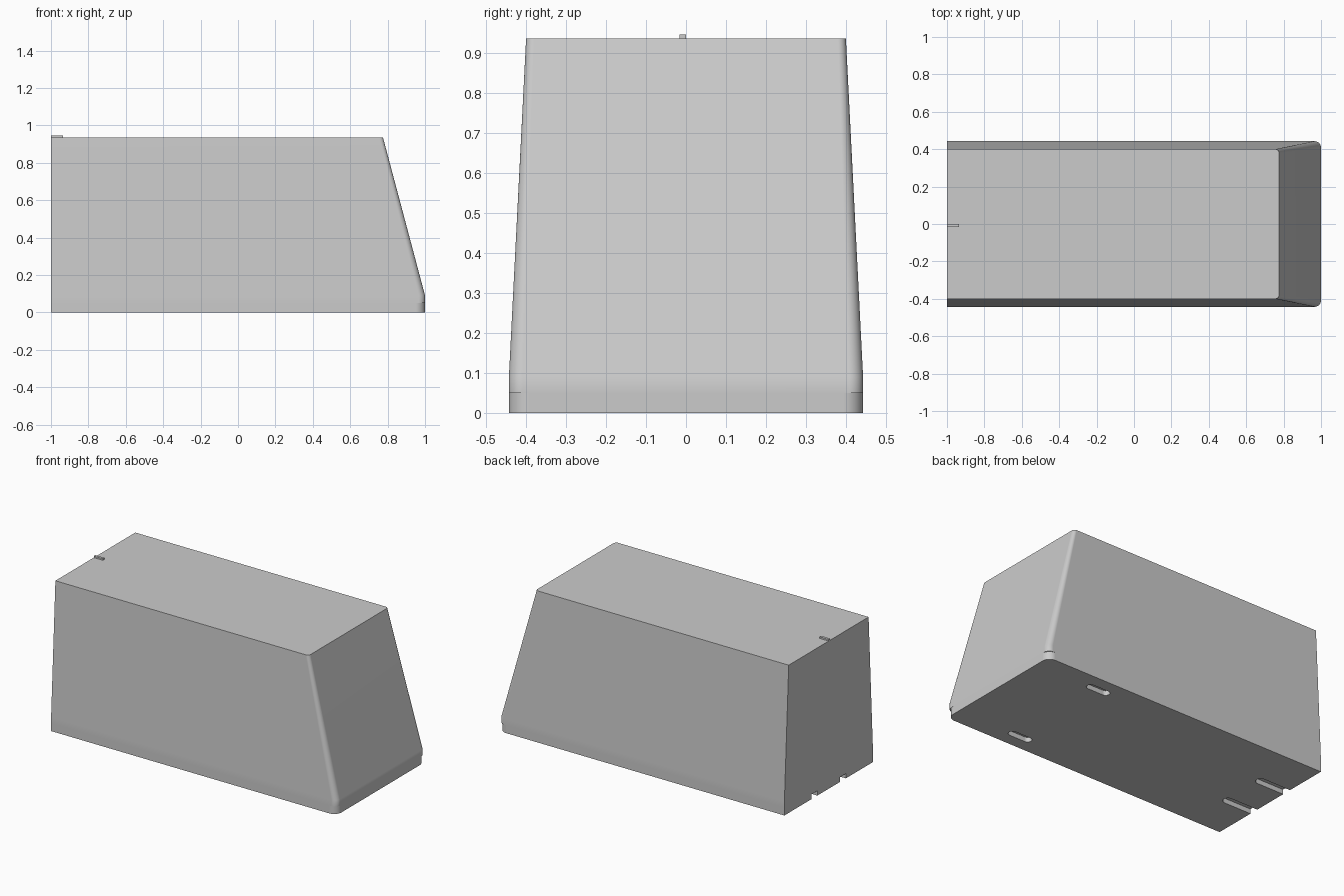
import bpy
import bmesh
from math import sin, cos, pi, radians

if "Cube" in bpy.data.objects:
    bpy.data.objects.remove(bpy.data.objects["Cube"], do_unlink=True)

grey = bpy.data.materials.new("light grey")
grey.use_nodes = True
grey.diffuse_color = (0.6, 0.6, 0.6, 1)
grey.node_tree.nodes["Principled BSDF"].inputs["Base Color"].default_value = (0.6, 0.6, 0.6, 1)


def arc(cx, cy, r, start, end, steps=10):
    """Points along a circular arc, angles in degrees."""
    angles = [radians(start + (end - start) * i / steps) for i in range(steps + 1)]
    return [(cx + r * cos(a), cy + r * sin(a)) for a in angles]


def outline(end_x, half_width, r):
    """Footprint with a square back end and two rounded front corners."""
    cx, cy = end_x - r, half_width - r
    return ([(-1, -half_width)] + arc(cx, -cy, r, -90, 0)
            + arc(cx, cy, r, 0, 90) + [(-1, half_width)])


def slot(x0, x1, y, width):
    """Outline of a slot with round ends."""
    r = width / 2
    return arc(x1 - r, y, r, -90, 90) + arc(x0 + r, y, r, 90, 270)


def loft(name, sections):
    """Solid through a stack of (height, outline) sections."""
    bm = bmesh.new()
    rings = [[bm.verts.new((x, y, z)) for x, y in pts] for z, pts in sections]
    n = len(rings[0])
    for low, high in zip(rings, rings[1:]):
        for i in range(n):
            j = (i + 1) % n
            bm.faces.new((low[i], low[j], high[j], high[i]))
    bm.faces.new(rings[0][::-1])
    bm.faces.new(rings[-1])
    bmesh.ops.recalc_face_normals(bm, faces=bm.faces)
    mesh = bpy.data.meshes.new(name)
    bm.to_mesh(mesh)
    bm.free()
    mesh.materials.append(grey)
    obj = bpy.data.objects.new(name, mesh)
    bpy.context.collection.objects.link(obj)
    return obj


def activate(obj):
    bpy.ops.object.select_all(action='DESELECT')
    obj.select_set(True)
    bpy.context.view_layer.objects.active = obj


# Tapered body with sloping front end
body = loft("body", [
    (0.05, outline(1.0, 0.443, 0.035)),
    (0.09, outline(1.0, 0.443, 0.035)),
    (0.936, outline(0.775, 0.4, 0.02)),
])

# Base plinth with rounder corners
base = loft("base", [(z, outline(1.0, 0.443, 0.05)) for z in (0, 0.05)])

# Underside slots: two closed, two running out through the back end
for side in (-1, 1):
    for x0, x1, y, width in ((0.47, 0.63, 0.342, 0.05), (-1.2, -0.78, 0.143, 0.06)):
        pts = slot(x0, x1, side * y, width)
        cutter = loft("slot_cutter", [(-0.05, pts), (0.03, pts)])
        cutter.hide_render = True
        cut = base.modifiers.new("slot", 'BOOLEAN')
        cut.operation = 'DIFFERENCE'
        cut.solver = 'EXACT'
        cut.object = cutter
        activate(base)
        bpy.ops.object.modifier_apply(modifier=cut.name)
        bpy.data.objects.remove(cutter, do_unlink=True)

# Smooth corners, sharp edges
for part in (body, base):
    activate(part)
    bpy.ops.object.shade_smooth_by_angle(angle=radians(30))
    weighted = part.modifiers.new("weighted normals", 'WEIGHTED_NORMAL')
    weighted.keep_sharp = True

# Small tab on the top at the back end
tab = [(-1, -0.016), (-0.935, -0.016), (-0.935, 0), (-1, 0)]
loft("top_tab", [(0.93, tab), (0.946, tab)])
